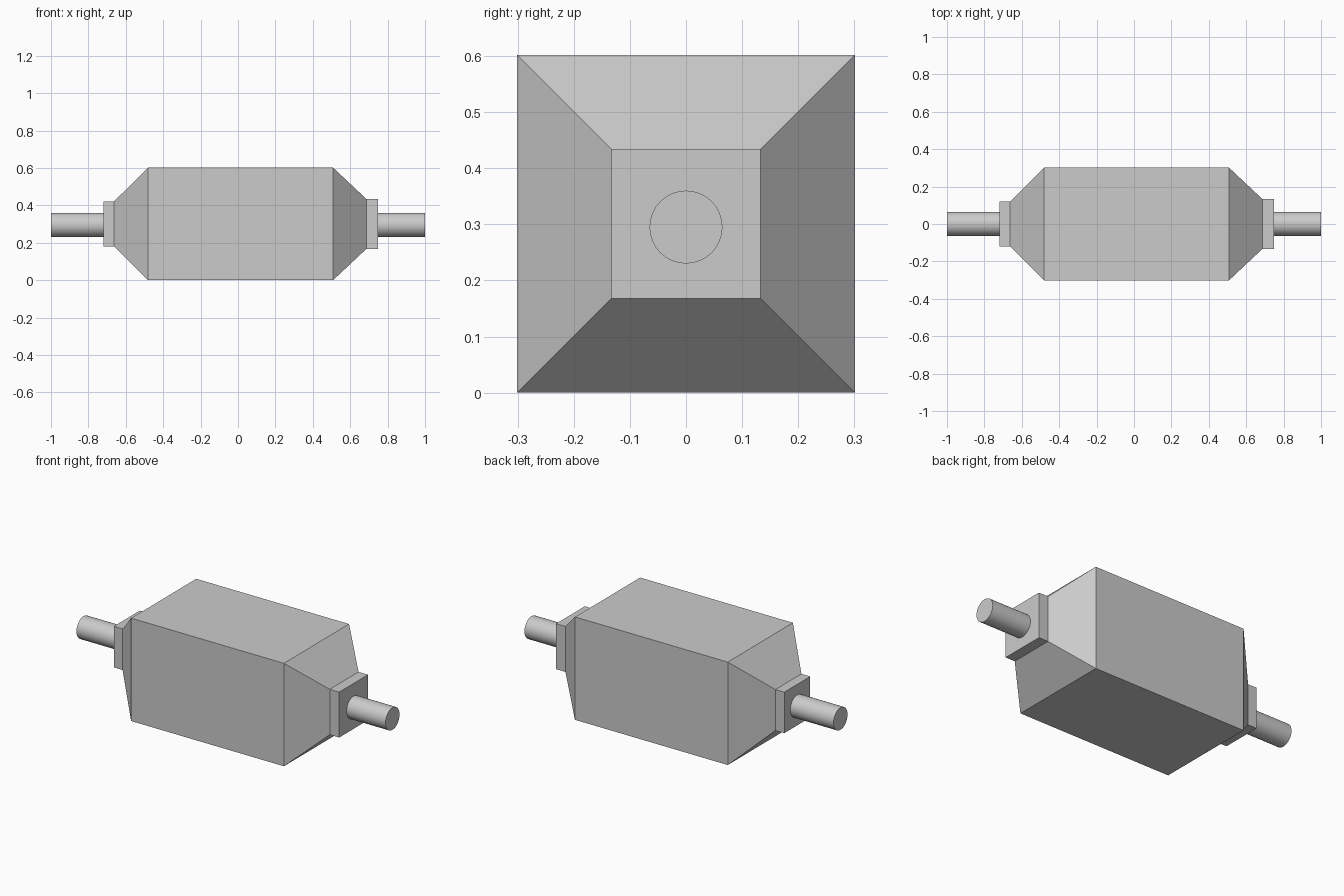
import bpy
import bmesh
import math

if "Cube" in bpy.data.objects:
    bpy.data.objects.remove(bpy.data.objects["Cube"])

BODY_Z = 0.301   # centre height of the housing
PIPE_Z = 0.295   # centre height of the pipes


def square_loft(name, sections):
    """Skin square cross-sections (x, half size) along the x axis."""
    bm = bmesh.new()
    rings = [[bm.verts.new((x, sy * h, BODY_Z + sz * h))
              for sy, sz in ((-1, -1), (1, -1), (1, 1), (-1, 1))]
             for x, h in sections]
    for a, b in zip(rings, rings[1:]):
        for i in range(4):
            j = (i + 1) % 4
            bm.faces.new((a[i], a[j], b[j], b[i]))
    bm.faces.new(rings[0])
    bm.faces.new(rings[-1])
    bmesh.ops.recalc_face_normals(bm, faces=bm.faces)
    mesh = bpy.data.meshes.new(name)
    bm.to_mesh(mesh)
    bm.free()
    obj = bpy.data.objects.new(name, mesh)
    bpy.context.collection.objects.link(obj)


def pipe(name, x0, x1, radius=0.065):
    """Round pipe along the x axis."""
    bpy.ops.mesh.primitive_cylinder_add(
        vertices=32, radius=radius, depth=x1 - x0,
        location=((x0 + x1) / 2, 0, PIPE_Z), rotation=(0, math.pi / 2, 0))
    bpy.context.object.name = name
    bpy.ops.object.shade_smooth_by_angle(angle=math.radians(40))


# Square housing: collar, taper, box, taper, collar
square_loft("housing", [(-0.72, 0.12), (-0.663, 0.12), (-0.481, 0.301),
                        (0.508, 0.301), (0.687, 0.133), (0.748, 0.133)])

# Connection pipes at both ends
pipe("left_pipe", -1.0, -0.72)
pipe("right_pipe", 0.748, 1.0)
